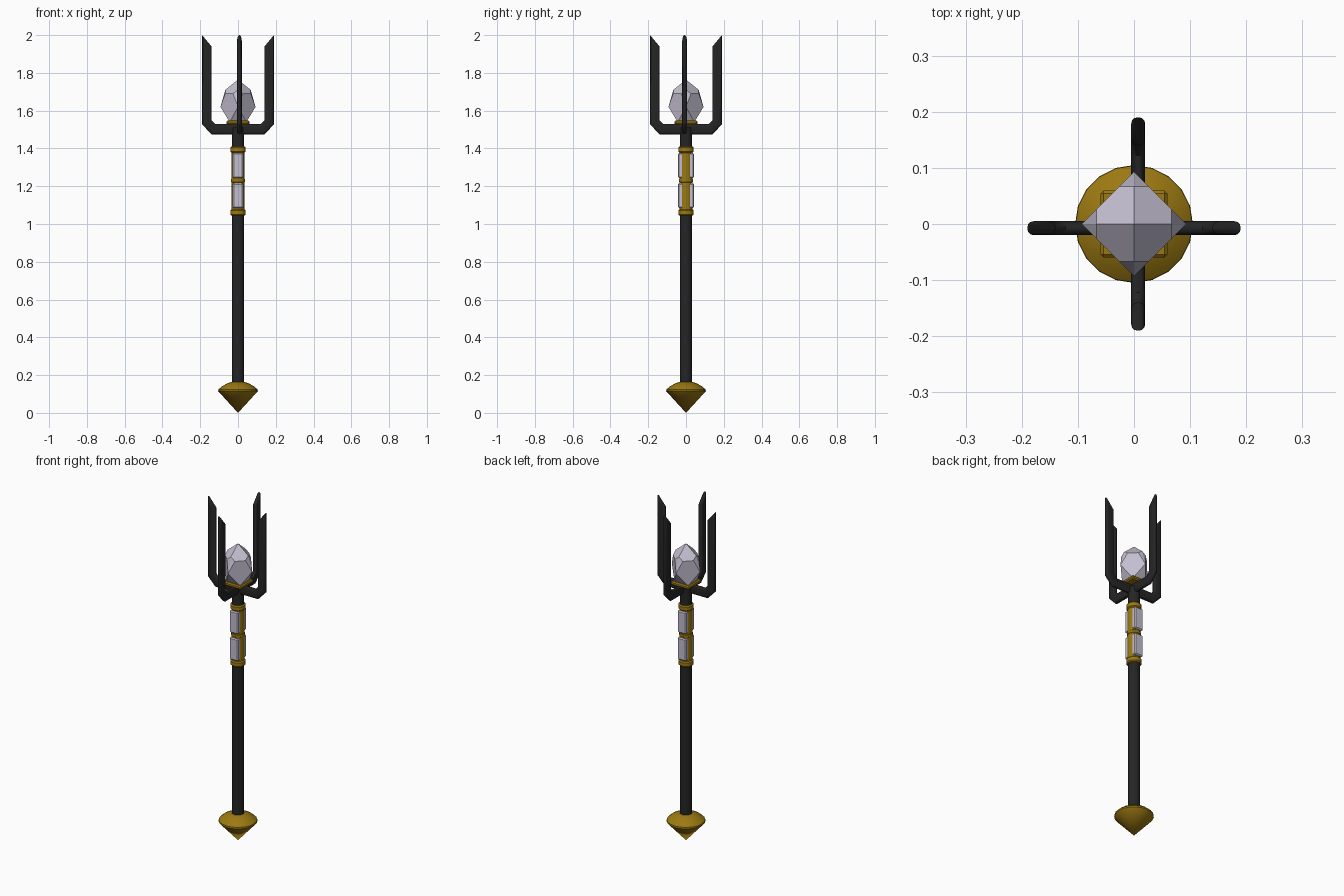
import bpy, bmesh, math
from mathutils import Matrix

cube = bpy.data.objects.get("Cube")
if cube:
    bpy.data.objects.remove(cube, do_unlink=True)


def material(name, rgb):
    m = bpy.data.materials.new(name)
    m.use_nodes = True
    m.diffuse_color = (*rgb, 1)
    bsdf = m.node_tree.nodes["Principled BSDF"]
    bsdf.inputs["Base Color"].default_value = (*rgb, 1)
    return m


BLACK = material("black iron", (0.018, 0.018, 0.018))
GOLD = material("dark gold", (0.33, 0.19, 0.006))
CRYSTAL = material("pale crystal", (0.55, 0.52, 0.63))


def finish(name, bm, mat, smooth=True):
    """Turn a bmesh into a coloured object."""
    bmesh.ops.recalc_face_normals(bm, faces=bm.faces)
    mesh = bpy.data.meshes.new(name)
    bm.to_mesh(mesh)
    bm.free()
    mesh.materials.append(mat)
    ob = bpy.data.objects.new(name, mesh)
    bpy.context.collection.objects.link(ob)
    if smooth:
        bpy.ops.object.select_all(action="DESELECT")
        ob.select_set(True)
        bpy.context.view_layer.objects.active = ob
        bpy.ops.object.shade_smooth_by_angle(angle=math.radians(35))
    return ob


def lathe(name, profile, mat, sides=20):
    """Spin a (radius, height) profile around the z axis."""
    bm = bmesh.new()
    verts = [bm.verts.new((r, 0, z)) for r, z in profile]
    edges = [bm.edges.new(pair) for pair in zip(verts, verts[1:])]
    bmesh.ops.spin(bm, geom=verts + edges, cent=(0, 0, 0), axis=(0, 0, 1),
                   angle=math.tau, steps=sides, use_duplicate=False)
    bmesh.ops.remove_doubles(bm, verts=bm.verts, dist=0.0002)
    return finish(name, bm, mat)


def band(name, radius, low, high, lip):
    """Rounded ring around the shaft."""
    lathe(name, [(0, low), (radius - lip, low), (radius, low + lip),
                 (radius, high - lip), (radius - lip, high), (0, high)], GOLD)


def box(name, size, centre, mat, bevel):
    bm = bmesh.new()
    bmesh.ops.create_cube(bm, size=1, matrix=Matrix.Translation(centre)
                          @ Matrix.Diagonal((*size, 1)))
    bmesh.ops.bevel(bm, geom=bm.edges[:], offset=bevel, segments=1,
                    affect="EDGES", profile=0.5)
    return finish(name, bm, mat, smooth=False)


# Shaft and pointed pommel
lathe("shaft", [(0, 0.13), (0.033, 0.13), (0.033, 1.51), (0, 1.51)], BLACK)
lathe("pommel", [(0, 0), (0.105, 0.115), (0.104, 0.124), (0.083, 0.142),
                 (0.055, 0.157), (0.03, 0.165), (0, 0.165)], GOLD)

# Gold grip with its rings
lathe("grip_sleeve", [(0, 1.06), (0.035, 1.06), (0.035, 1.4), (0, 1.4)], GOLD)
band("grip_ring_lower", 0.041, 1.045, 1.078, 0.006)
band("grip_ring_middle", 0.037, 1.22, 1.24, 0.003)
band("grip_ring_upper", 0.041, 1.377, 1.41, 0.006)

# Crystal panels on the front and back of the grip
for side, label in ((-1, "front"), (1, "back")):
    for z, level in ((1.15, "lower"), (1.31, "upper")):
        box(f"crystal_panel_{label}_{level}", (0.056, 0.03, 0.132),
            (0, side * 0.027, z), CRYSTAL, 0.006)

# Two crossed U-shaped prongs with slanted tips and rounded edges
half = [(0.14, 1.475), (0.19, 1.527), (0.19, 2.0),
        (0.14, 1.94), (0.14, 1.55), (0.122, 1.53)]
outline = half + [(-x, z) for x, z in reversed(half)]
for turn, label in ((0, "side"), (90, "front_back")):
    bm = bmesh.new()
    face = bm.faces.new([bm.verts.new((x, -0.02, z)) for x, z in outline])
    out = bmesh.ops.extrude_face_region(bm, geom=[face], use_keep_orig=True)
    moved = [v for v in out["geom"] if isinstance(v, bmesh.types.BMVert)]
    bmesh.ops.translate(bm, verts=moved, vec=(0, 0.025, 0))
    bmesh.ops.recalc_face_normals(bm, faces=bm.faces)
    rims = [e for e in bm.edges if abs(e.verts[0].co.y - e.verts[1].co.y) < 0.001]
    bmesh.ops.bevel(bm, geom=rims, offset=0.011, segments=3, profile=0.5,
                    affect="EDGES", clamp_overlap=True)
    bmesh.ops.rotate(bm, verts=bm.verts, cent=(0, 0, 0),
                     matrix=Matrix.Rotation(math.radians(turn), 3, "Z"))
    finish(f"prongs_{label}", bm, BLACK)

# Square gold seat under the crystal
box("crystal_seat", (0.12, 0.12, 0.022), (0, 0, 1.536), GOLD, 0.006)

# Faceted crystal: hull of rings repeated every quarter turn
bm = bmesh.new()
bm.verts.new((0, 0, 1.765))
corners = [(0.067, 0, 1.71), (0.067, 0.026, 1.69), (0.026, 0.067, 1.69),
           (0.093, 0, 1.62), (0.044, 0.044, 1.54)]
for quarter in range(4):
    spin = Matrix.Rotation(quarter * math.pi / 2, 3, "Z")
    for x, y, z in corners:
        v = bm.verts.new((x, y, z))
        v.co = spin @ v.co
bmesh.ops.convex_hull(bm, input=bm.verts[:])
bmesh.ops.dissolve_limit(bm, angle_limit=math.radians(3),
                         verts=bm.verts[:], edges=bm.edges[:])
finish("crystal", bm, CRYSTAL, smooth=False)
